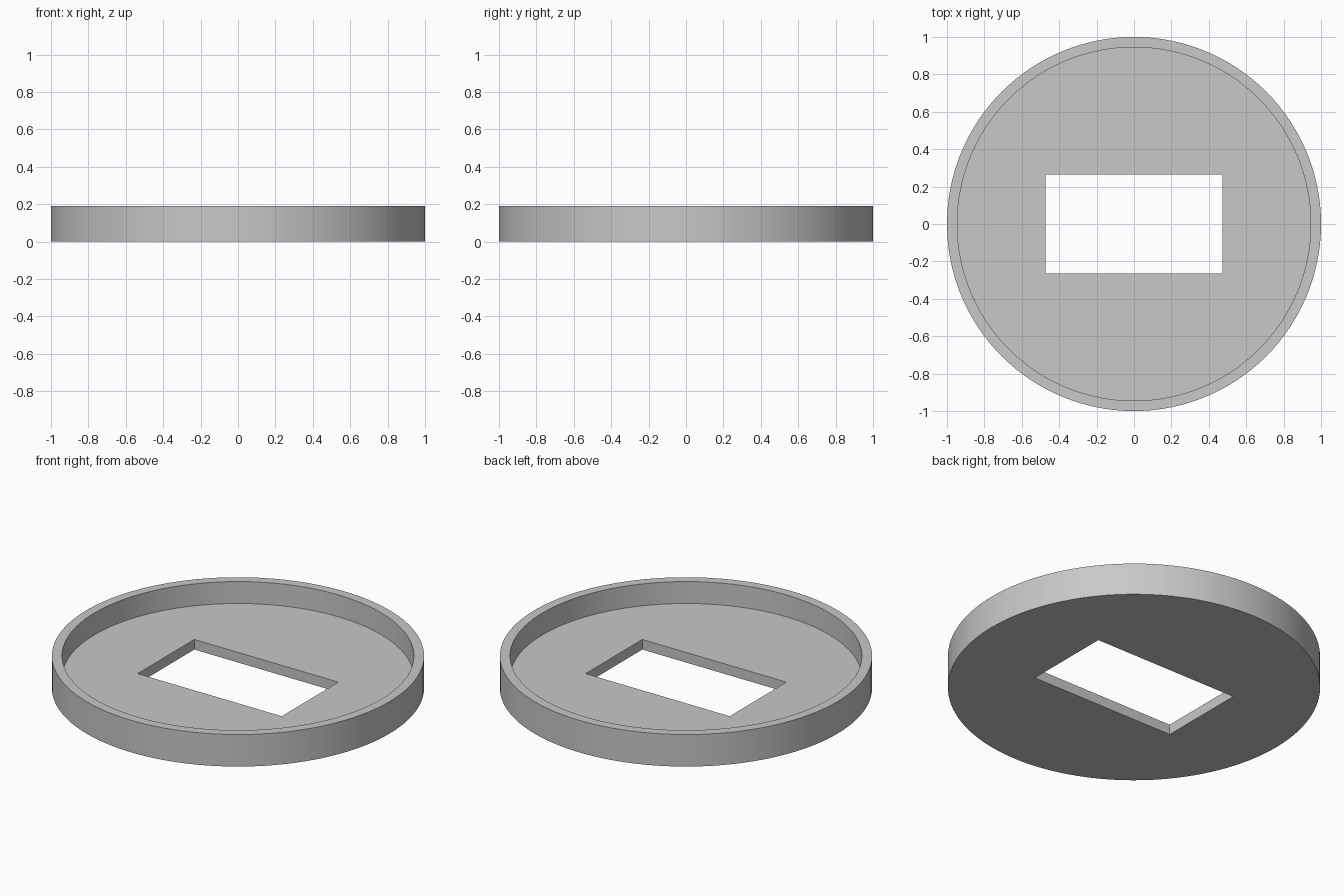
import bpy
import math

if "Cube" in bpy.data.objects:
    bpy.data.objects.remove(bpy.data.objects["Cube"])

SEGMENTS = 128
HEIGHT, FLOOR = 0.19, 0.06
OUTER_R, INNER_R = 1.0, 0.945
HOLE_X, HOLE_Y = 0.945, 0.53

grey = bpy.data.materials.new("light_grey")
grey.diffuse_color = (0.58, 0.58, 0.58, 1)
grey.use_nodes = True
grey.node_tree.nodes["Principled BSDF"].inputs["Base Color"].default_value = grey.diffuse_color


def cylinder(name, radius, z0, z1):
    bpy.ops.mesh.primitive_cylinder_add(vertices=SEGMENTS, radius=radius, depth=z1 - z0,
                                        location=(0, 0, (z0 + z1) / 2))
    obj = bpy.context.object
    obj.name = name
    return obj


def cut(target, cutter):
    mod = target.modifiers.new(cutter.name, 'BOOLEAN')
    mod.operation = 'DIFFERENCE'
    mod.solver = 'EXACT'
    mod.object = cutter
    bpy.context.view_layer.objects.active = target
    bpy.ops.object.modifier_apply(modifier=mod.name)
    bpy.data.objects.remove(cutter)


# Round tray body
tray = cylinder("round_tray", OUTER_R, 0, HEIGHT)

# Recess that leaves the thin rim and the floor
cut(tray, cylinder("recess_cutter", INNER_R, FLOOR, HEIGHT + 0.2))

# Rectangular opening through the floor
bpy.ops.mesh.primitive_cube_add(size=1)
hole = bpy.context.object
hole.name = "opening_cutter"
hole.scale = (HOLE_X, HOLE_Y, 1)
bpy.context.view_layer.update()
cut(tray, hole)

# Colour and smooth round walls with sharp edges
tray.data.materials.clear()
tray.data.materials.append(grey)
for poly in tray.data.polygons:
    poly.material_index = 0
bpy.ops.object.select_all(action='DESELECT')
tray.select_set(True)
bpy.context.view_layer.objects.active = tray
bpy.ops.object.shade_smooth_by_angle(angle=math.radians(30))
